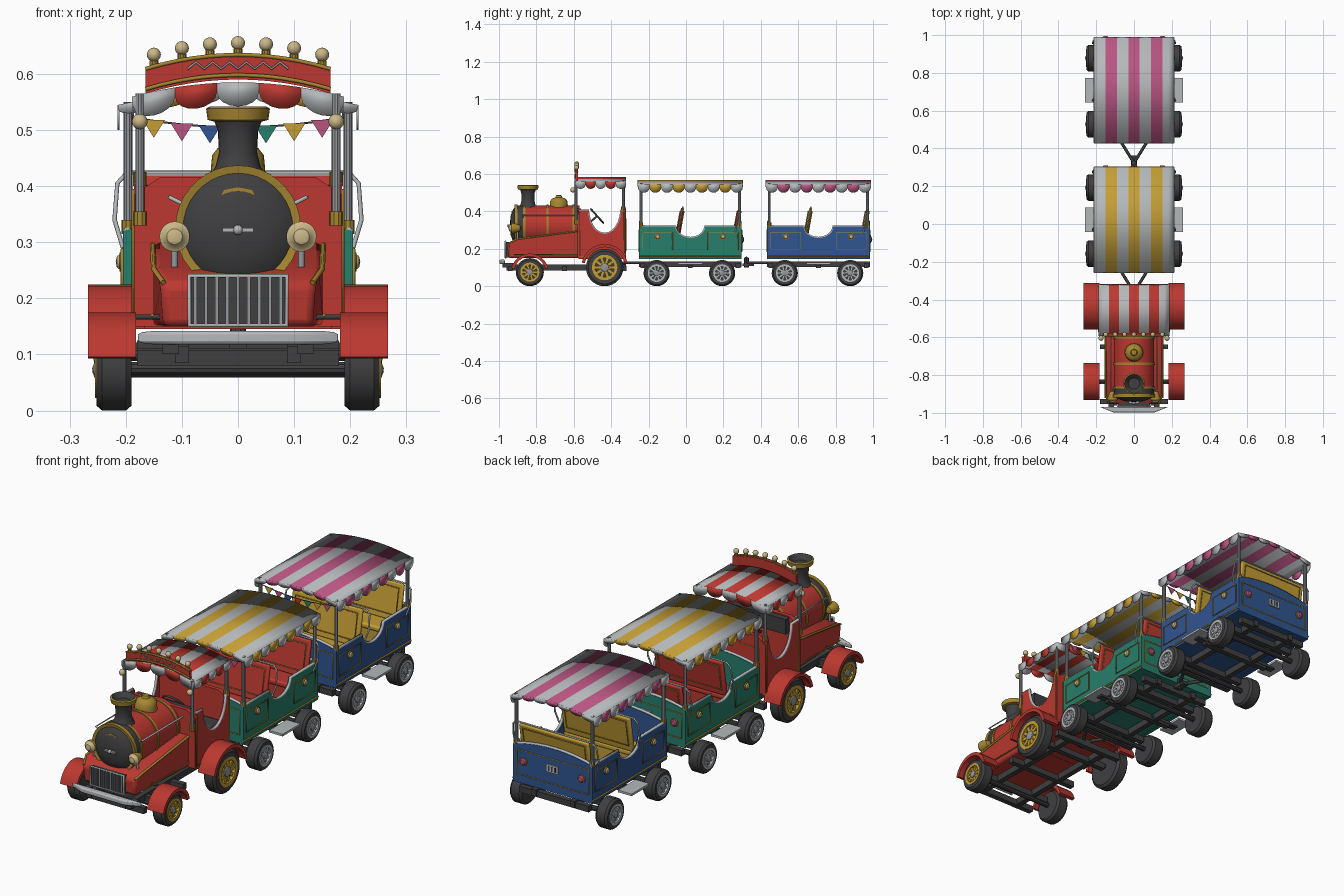
import bpy, bmesh
from math import sin, cos, pi, radians
from mathutils import Vector, Matrix

if "Cube" in bpy.data.objects:
    bpy.data.objects.remove(bpy.data.objects["Cube"])

PALETTE = dict(red=(.5, .04, .03), charcoal=(.05, .05, .053), gold=(.38, .24, .03), yellow=(.55, .34, .035),
               cream=(.6, .48, .25), light_grey=(.46, .48, .49), silver=(.3, .31, .33),
               teal=(.02, .21, .15), blue=(.03, .09, .28), pink=(.48, .09, .22))
MATS = {}
for label, rgb in PALETTE.items():
    m = bpy.data.materials.new(label)
    m.use_nodes = True
    m.diffuse_color = (*rgb, 1)
    m.node_tree.nodes["Principled BSDF"].inputs["Base Color"].default_value = (*rgb, 1)
    MATS[label] = m
SIDES = ((-1, "right"), (1, "left"))
made = []


def build(name, bm, *colours, recalc=True, thickness=0, offset=-1, bevel=0):
    if recalc:
        bmesh.ops.remove_doubles(bm, verts=bm.verts, dist=1e-5)
        bmesh.ops.recalc_face_normals(bm, faces=bm.faces)
    mesh = bpy.data.meshes.new(name)
    bm.to_mesh(mesh)
    bm.free()
    for c in colours:
        mesh.materials.append(MATS[c])
    ob = bpy.data.objects.new(name, mesh)
    bpy.context.collection.objects.link(ob)
    if thickness:
        mod = ob.modifiers.new("Thickness", "SOLIDIFY")
        mod.thickness, mod.offset = thickness, offset
    if bevel:
        mod = ob.modifiers.new("Bevel", "BEVEL")
        mod.width, mod.segments = bevel, 2
    made.append(ob)
    return ob


def place(axis, u, v, d):
    return Vector({"X": (d, u, v), "Y": (u, d, v), "Z": (u, v, d)}[axis])


def box(name, colour, centre, size, tilt=0, bevel=0):
    bm = bmesh.new()
    mat = Matrix.Translation(centre) @ Matrix.Rotation(tilt, 4, "X") @ Matrix.Diagonal((*size, 1))
    bmesh.ops.create_cube(bm, size=1, matrix=mat)
    return build(name, bm, colour, bevel=bevel)


def prism(name, colour, outline, axis, lo, hi, bevel=0):
    bm = bmesh.new()
    a, b = ([bm.verts.new(place(axis, u, v, d)) for u, v in outline] for d in (lo, hi))
    bm.faces.new(a)
    bm.faces.new(b)
    for i in range(len(a)):
        bm.faces.new((a[i - 1], a[i], b[i], b[i - 1]))
    return build(name, bm, colour, bevel=bevel)


def lathe(name, colours, centre, axis, profile, bands=None, sign=1, segs=24):
    bm = bmesh.new()
    rings = [[bm.verts.new(Vector(centre) + place(axis, r * cos(2 * pi * i / segs), r * sin(2 * pi * i / segs), d * sign))
              for i in range(segs)] for d, r in profile]
    for k in range(len(rings) - 1):
        for i in range(segs):
            f = bm.faces.new((rings[k][i - 1], rings[k][i], rings[k + 1][i], rings[k + 1][i - 1]))
            f.material_index = bands[k] if bands else 0
    return build(name, bm, *colours)


def ball(name, colour, centre, r):
    lathe(name, [colour], centre, "Z", [(-r * cos(pi * k / 8), r * sin(pi * k / 8)) for k in range(9)], segs=12)


def tube(name, colour, points, r=.003, closed=False):
    cu = bpy.data.curves.new(name, "CURVE")
    cu.dimensions, cu.bevel_depth, cu.bevel_resolution, cu.use_fill_caps = "3D", r, 1, True
    sp = cu.splines.new("POLY")
    sp.points.add(len(points) - 1)
    for p, co in zip(sp.points, points):
        p.co = (*co, 1)
    sp.use_cyclic_u = closed
    cu.materials.append(MATS[colour])
    bpy.context.collection.objects.link(bpy.data.objects.new(name, cu))


def frame(name, colour, axis, d, u0, u1, v0, v1, r=.003):
    tube(name, colour, [place(axis, u, v, d) for u, v in ((u0, v0), (u1, v0), (u1, v1), (u0, v1))], r, True)


def roof(prefix, colour, half, y0, y1, edge, rise, stripes, end_count, side_count, drop, end_drop):
    """Striped arched canopy with scalloped edging."""
    def top(x):
        return edge + rise * (1 - (x / half) ** 2)
    bm, n = bmesh.new(), stripes * 2
    xs = [half * (2 * i / n - 1) for i in range(n + 1)]
    rows = [[bm.verts.new((x, y, top(x))) for x in xs] for y in (y0, y1)]
    for i in range(n):
        bm.faces.new((rows[0][i], rows[0][i + 1], rows[1][i + 1], rows[1][i])).material_index = (i // 2) % 2
    build(prefix + "_canopy", bm, "light_grey", colour, recalc=False, thickness=.012)
    bm = bmesh.new()

    def scallop(a, b, depth, index):
        arc = [a.lerp(b, (1 - cos(pi * k / 8)) / 2) - Vector((0, 0, depth * (.4 + .6 * sin(pi * k / 8)))) for k in range(9)]
        bm.faces.new([bm.verts.new(p) for p in (a, *arc, b)]).material_index = index % 2
    for i in range(side_count):
        ya, yb = (y0 + (y1 - y0) * k / side_count for k in (i, i + 1))
        for s, _ in SIDES:
            scallop(Vector((s * half, ya, edge)), Vector((s * half, yb, edge)), drop, i)
    for i in range(end_count):
        xa, xb = (half * (2 * k / end_count - 1) for k in (i, i + 1))
        for y in (y0, y1):
            scallop(Vector((xa, y, top(xa))), Vector((xb, y, top(xb))), end_drop, i)
    build(prefix + "_valance", bm, "light_grey", colour, recalc=False, thickness=.004, offset=0)


def wheel(name, s, y, r, rim):
    tyre = [(.19, 0), (.19, .88), (.2, 1), (.242, 1), (.252, .88), (.252, .66), (.238, .62), (.238, 0)]
    lathe(name + "_tyre", ["charcoal"], (0, y, r), "X", [(d, k * r) for d, k in tyre], sign=s, segs=28)
    ring = [(.238, .68), (.255, .68), (.255, .52), (.238, .52)]
    lathe(name + "_rim", [rim], (0, y, r), "X", [(d, k * r) for d, k in ring], sign=s)
    bm = bmesh.new()
    for i in range(5):
        bmesh.ops.create_cube(bm, size=1, matrix=Matrix.Translation((s * .243, y, r)) @ Matrix.Rotation(pi * i / 5, 4, "X")
                              @ Matrix.Diagonal((.012, r * 1.1, r * .16, 1)))
    build(name + "_spokes", bm, rim)
    lathe(name + "_hub", ["silver"], (0, y, r), "X", [(.24, .25 * r), (.254, .22 * r), (.26, 0)], sign=s, segs=12)


def wheel_pair(prefix, y, r, rim):
    for s, side in SIDES:
        wheel(f"{prefix}_{side}_wheel", s, y, r, rim)
    lathe(prefix + "_axle", ["charcoal"], (0, y, r), "X", [(-.2, 0), (-.2, .012), (.2, .012), (.2, 0)], segs=10)


def chassis(prefix, y0, y1, z, crossings):
    for s, side in SIDES:
        box(f"{prefix}_{side}_rail", "charcoal", (s * .1, (y0 + y1) / 2, z), (.025, y1 - y0, .03))
    for i, y in enumerate(crossings):
        box(f"{prefix}_cross_beam_{i}", "charcoal", (0, y, z - .006), (.36, .025, .028))


def scooped_side(name, colour, s, x, y0, y1, z0, z1, cy, half, depth):
    """Side wall with a rounded doorway dip, edged with a grey rail."""
    dip = [(cy + half * cos(pi * k / 12), z1 - depth * sin(pi * k / 12)) for k in range(13)]
    edge = [(y1, z1), *dip, (y0, z1)]
    prism(name, colour, [(y0, z0), (y1, z0), *edge], "X", s * (x - .018), s * x)
    tube(name + "_edge_rail", "light_grey", [(s * (x - .007), y, z) for y, z in edge], .007)


def post(name, x, y, z0, z1):
    lathe(name, ["silver", "gold"], (x, y, 0), "Z", [(z0, .012), (z0 + .025, .012), (z0 + .025, .008), (z1, .008)], [1, 0, 0], segs=10)


def side_lamp(name, colour, centre, axis, s, r=.014):
    lathe(name, ["gold", colour], centre, axis, [(0, r * 1.25), (.006, r * 1.25), (.006, r), (.011, r * .7), (.013, 0)],
          [0, 0, 1, 1], s, 14)


def carriage(prefix, colour, seat_colour, stripe, yc):
    y0, y1 = yc - .275, yc + .275
    # Tub
    box(prefix + "_floor", colour, (0, yc, .155), (.4, .54, .018))
    arch = [(.205 * (k / 5 - 1), .32 + .028 * (1 - (k / 5 - 1) ** 2)) for k in range(11)]
    for y, end, d in ((y0, "front", 1), (y1, "back", -1)):
        prism(f"{prefix}_{end}_panel", colour, [(.205, .145), (-.205, .145), *arch], "Y", y, y + d * .018)
        tube(f"{prefix}_{end}_panel_rail", "light_grey", [(x, y + d * .009, z) for x, z in arch], .007)
        frame(f"{prefix}_{end}_moulding", "gold", "Y", y, -.185, .185, .185, .3)
        for s, side in SIDES:
            post(f"{prefix}_{end}_{side}_post", s * .196, y + d * .012, .315, .55)
    for s, side in SIDES:
        scooped_side(f"{prefix}_{side}_wall", colour, s, .205, y0, y1, .145, .32, yc, .08, .062)
        tube(f"{prefix}_{side}_sill_trim", "gold", [(s * .206, y0, .16), (s * .206, y1, .16)], .004)
        for e in (-1, 1):
            ya, yb = sorted((yc + e * .095, yc + e * .255))
            frame(f"{prefix}_{side}_moulding", "gold", "X", s * .206, ya, yb, .195, .288)
            side_lamp(f"{prefix}_{side}_lamp", "cream", (s * .205, yc + e * .175, .265), "X", s)
        box(f"{prefix}_{side}_step", "light_grey", (s * .225, yc, .122), (.07, .13, .01))
        box(f"{prefix}_{side}_step_arm", "charcoal", (s * .15, yc, .115), (.15, .03, .012))
        side_lamp(f"{prefix}_{side}_tail_lamp", "pink", (s * .15, y1, .25), "Y", 1, .015)
    box(prefix + "_back_plate", "light_grey", (0, y1 + .002, .255), (.06, .008, .035))
    for i in range(3):
        box(f"{prefix}_back_plate_bar_{i}", "charcoal", ((i - 1) * .016, y1 + .004, .255), (.007, .008, .022))
    # Forward facing benches with grab rails
    for row, y in (("front", yc - .07), ("back", yc + .235)):
        box(f"{prefix}_{row}_bench_base", seat_colour, (0, y - .04, .195), (.36, .08, .07))
        box(f"{prefix}_{row}_bench_cushion", seat_colour, (0, y - .045, .24), (.37, .1, .025), bevel=.008)
        box(f"{prefix}_{row}_backrest", seat_colour, (0, y + .014, .335), (.36, .016, .17), radians(-10), .006)
        for face in (-.013, .013):
            tube(f"{prefix}_{row}_backrest_trim", "gold", [(x, y + face * .8 + (z - .335) * .18 + .014, z)
                 for x, z in ((-.16, .28), (.16, .28), (.16, .4), (-.16, .4))], .003, True)
        half_rail = [(.205, .29), (.22, .34), (.215, .405), (.198, .424)]
        rail = [(-x, z) for x, z in half_rail] + half_rail[::-1]
        tube(f"{prefix}_{row}_grab_rail", "light_grey", [(x, y + .014 + (z - .335) * .18, z) for x, z in rail], .004)
    # Canopy and bunting
    roof(prefix, stripe, .213, y0 - .005, y1 + .005, .545, .024, 7, 7, 9, .045, .02)
    line = [(.2 * (k / 6 - 1), y0 + .01, .505 + .02 * (k / 6 - 1) ** 2) for k in range(13)]
    tube(prefix + "_bunting_line", "charcoal", line, .002)
    for i, c in enumerate(("yellow", "pink", "blue", "red", "teal", "yellow", "pink")):
        x = (i - 3) * .05
        z = .507 + .5 * x * x
        prism(f"{prefix}_bunting_flag_{i}", c, [(x - .02, z), (x + .02, z), (x, z - .032)], "Y", y0 + .008, y0 + .012)
    # Running gear and hitch
    chassis(prefix, y0, y1, .117, (y0 + .02, yc - .18, yc, yc + .17, y1 - .02))
    wheel_pair(prefix + "_front", yc - .18, .07, "light_grey")
    wheel_pair(prefix + "_back", yc + .17, .07, "light_grey")
    for s, side in SIDES:
        tube(f"{prefix}_{side}_drawbar", "charcoal", [(s * .08, y0 + .02, .125), (0, y0 - .11, .125)], .008)
    box(prefix + "_hitch", "charcoal", (0, y0 - .1, .115), (.03, .06, .015))
    lathe(prefix + "_hitch_pin", ["charcoal"], (0, y0 - .11, 0), "Z", [(.1, 0), (.1, .014), (.15, .014), (.16, 0)], segs=10)


carriage("front_carriage", "teal", "red", "yellow", .023)
carriage("rear_carriage", "blue", "yellow", "pink", .708)

# Engine hood with tapered nose
hood = prism("engine_hood", "red", [(-.95, .15), (-.955, .225), (-.91, .255), (-.57, .3), (-.57, .15)], "X", -.152, .152, .012)
for v in hood.data.vertices:
    if v.co.y < -.93:
        v.co.x *= .88
for s, side in SIDES:
    tube(f"hood_{side}_trim", "gold", [(s * .152, -.57, .296), (s * .15, -.905, .252), (s * .133, -.95, .228)], .005)
    tube(f"hood_{side}_lower_trim", "gold", [(s * .153, -.57, .17), (s * .153, -.92, .17)], .003)

# Grille and bumper
box("grille_back", "charcoal", (0, -.955, .195), (.17, .02, .085))
frame("grille_frame", "light_grey", "Y", -.966, -.087, .087, .152, .24, .005)
for i in range(9):
    box(f"grille_bar_{i}", "silver", ((i - 4) * .019, -.966, .196), (.006, .008, .088))
prism("bumper", "light_grey", [(-.182, -.968), (.182, -.968), (.11, -.997), (-.11, -.997)], "Z", .118, .142, .006)
for s, side in SIDES:
    box(f"bumper_{side}_bracket", "charcoal", (s * .12, -.95, .112), (.03, .06, .022))

# Boiler with bands
lathe("boiler", ["charcoal", "gold", "red"], (0, 0, .325), "Y",
      [(-.942, 0), (-.938, .05), (-.925, .085), (-.915, .098), (-.918, .112), (-.9, .112), (-.9, .107), (-.868, .107), (-.57, .107)],
      [0, 0, 0, 1, 1, 1, 0, 2], segs=36)
for i, y in enumerate((-.865, -.74, -.6)):
    lathe(f"boiler_band_{i}", ["gold"], (0, y, .325), "Y", [(-.006, .106), (-.006, .111), (.006, .111), (.006, .106)], segs=36)
prism("boiler_door_plate", "gold", [(-.03, .383), (-.025, .393), (0, .398), (.025, .393), (.03, .383), (0, .388)], "Y", -.932, -.92)
box("boiler_door_handle", "light_grey", (0, -.945, .322), (.055, .012, .007))
ball("boiler_door_knob", "light_grey", (0, -.947, .322), .009)

# Chimney and steam dome
lathe("chimney", ["charcoal", "gold"], (0, -.845, 0), "Z",
      [(.415, .052), (.435, .04), (.46, .034), (.5, .036), (.515, .042), (.518, .054), (.538, .057), (.542, .05), (.52, .03), (.52, 0)],
      [0, 0, 0, 0, 1, 1, 1, 0, 0])
lathe("steam_dome", ["gold"], (0, -.68, 0), "Z", [(.41, .05), (.435, .048), (.455, .046), (.468, .036), (.475, .018), (.486, .014), (.488, 0)])

# Headlamps and boiler handrails
for s, side in SIDES:
    x = s * .113
    lathe(f"{side}_headlamp", ["gold", "cream"], (x, -.9, .31), "Y",
          [(.02, 0), (.012, .016), (-.02, .027), (-.032, .027), (-.034, .022), (-.046, .014), (-.05, 0)], [0, 0, 0, 1, 1, 1], segs=20)
    tube(f"{side}_headlamp_stand", "silver", [(x, -.9, .24), (x, -.9, .3)], .006)
    tube(f"{side}_boiler_handrail", "light_grey", [(s * .098, -.87, .368), (s * .122, -.875, .38), (s * .122, -.58, .38)], .004)

# Cab
wall = [(-.185, .15), (.185, .15), (.185, .385), (.14, .415), (-.14, .415), (-.185, .385)]
prism("cab_front_wall", "red", wall, "Y", -.58, -.562)
prism("cab_back_wall", "red", wall, "Y", -.34, -.322)
frame("cab_back_moulding", "gold", "Y", -.321, -.15, .15, .19, .36)
box("cab_floor", "red", (0, -.45, .155), (.36, .24, .02))
box("cab_dashboard", "charcoal", (0, -.55, .375), (.28, .03, .07))
box("cab_seat", "charcoal", (0, -.38, .25), (.3, .08, .06), bevel=.01)
tube("steering_wheel", "charcoal", [(.05 * cos(pi * k / 8), -.475 + .033 * sin(pi * k / 8), .375 - .037 * sin(pi * k / 8))
                                    for k in range(16)], .005, True)
tube("steering_spoke", "charcoal", [(-.05, -.475, .375), (.05, -.475, .375)], .004)
tube("steering_column", "charcoal", [(0, -.475, .375), (0, -.55, .31)], .006)
for s, side in SIDES:
    scooped_side(f"cab_{side}_wall", "red", s, .185, -.575, -.325, .145, .405, -.435, .088, .125)
    tube(f"cab_{side}_trim", "gold", [(s * .186, -.57, .395), (s * .186, -.57, .16), (s * .186, -.33, .16), (s * .186, -.33, .395)], .004)
    post(f"cab_{side}_front_post", s * .175, -.588, .33, .565)
    post(f"cab_{side}_back_post", s * .175, -.335, .4, .565)
    ball(f"cab_{side}_post_bulb", "cream", (s * .175, -.605, .515), .014)

# Cab canopy, arched fascia and bulbs
roof("cab", "red", .187, -.59, -.322, .56, .025, 7, 5, 5, .04, .042)


def crest(x, z):
    return z - .025 * (x / .165) ** 2


xs = [.165 * (k / 6 - 1) for k in range(13)]
prism("fascia", "red", [(x, crest(x, .605)) for x in xs] + [(x, crest(x, .635)) for x in xs[::-1]], "Y", -.592, -.578)
prism("fascia_base", "red", [(x, crest(x, .59)) for x in xs] + [(x, crest(x, .61)) for x in xs[::-1]], "Y", -.59, -.58)
for z in (.598, .634):
    tube("fascia_trim", "gold", [(x, -.592, crest(x, z)) for x in xs], .004)
tube("fascia_zigzag", "silver", [((k - 6) * .015, -.594, .609 + .012 * (k % 2)) for k in range(13)], .0025)
for i in range(7):
    x = (i - 3) * .05
    ball(f"fascia_bulb_{i}", "cream", (x, -.585, crest(x, .655)), .0125)
    lathe(f"fascia_bulb_socket_{i}", ["gold"], (x, -.585, crest(x, .632)), "Z", [(0, .008), (.012, .008), (.016, .004)], segs=10)

# Engine running gear and fenders
chassis("engine", -.96, -.32, .1, (-.94, -.835, -.65, -.435, -.33))
for end, y, r, outer in (("front", -.835, .075, .1), ("back", -.435, .1, .125)):
    wheel_pair("engine_" + end, y, r, "yellow")
    arc = [radians(12 + 13 * k) for k in range(13)]
    outline = [(y + q * cos(t), r + q * sin(t)) for q, ts in ((outer, arc), (outer - .016, arc[::-1])) for t in ts]
    for s, side in SIDES:
        prism(f"engine_{end}_{side}_fender", "red", outline, "X", s * .182, s * .267)
        tube(f"engine_{end}_{side}_fender_stay", "charcoal", [(s * .13, y, r + outer - .008), (s * .2, y, r + outer - .008)], .005)

# Smooth round parts, keep hard edges
bpy.ops.object.select_all(action="DESELECT")
for ob in made:
    ob.select_set(True)
bpy.context.view_layer.objects.active = made[0]
bpy.ops.object.shade_smooth_by_angle(angle=radians(35))
